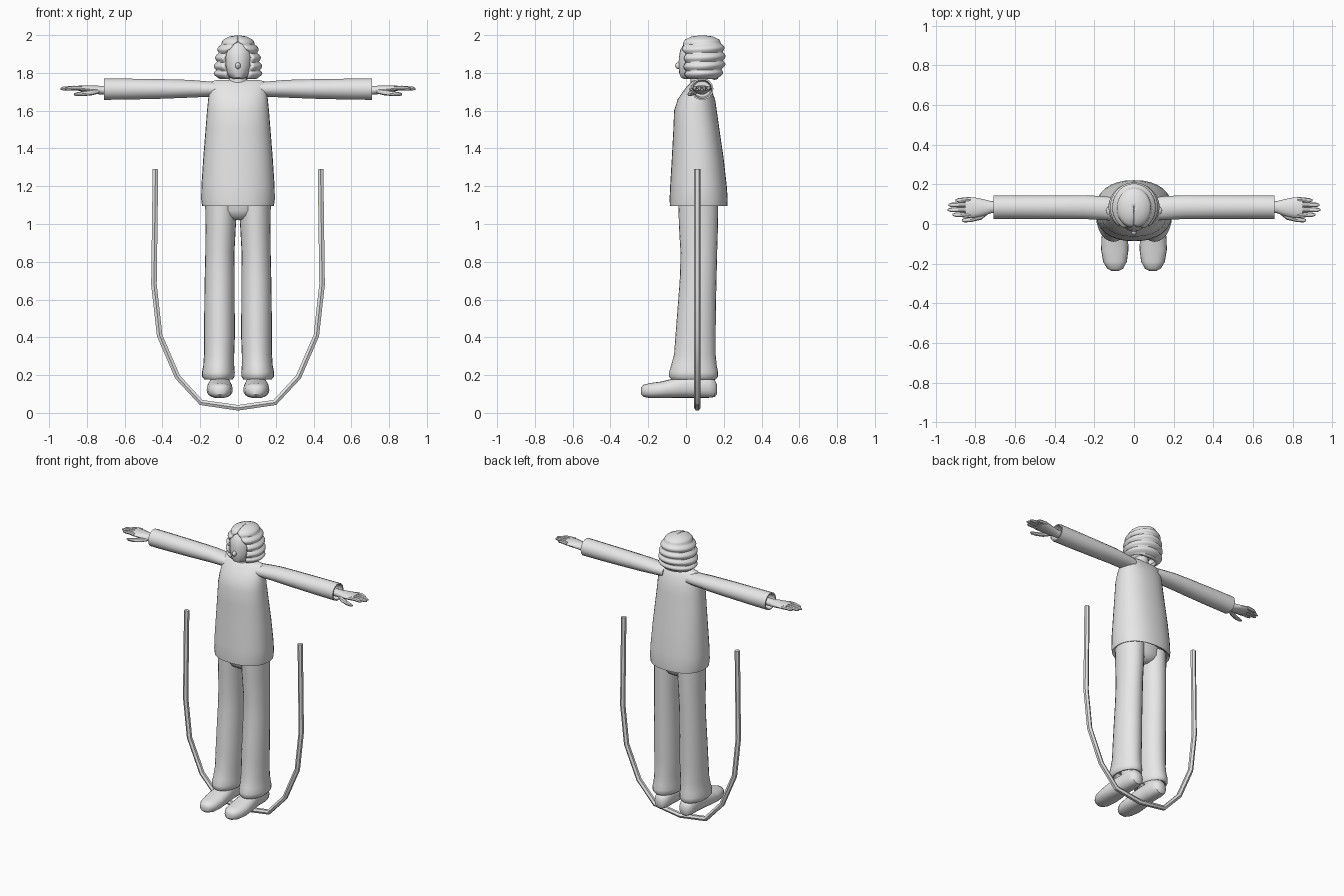
import bpy, bmesh, math
from mathutils import Vector

grey = bpy.data.materials.new("plain grey")
grey.diffuse_color = (0.8, 0.8, 0.8, 1)


def finish(name, bm, mirror=False, thick=0.0, angle=40):
    bmesh.ops.recalc_face_normals(bm, faces=bm.faces)
    me = bpy.data.meshes.new(name)
    bm.to_mesh(me)
    bm.free()
    ob = bpy.data.objects.new(name, me)
    bpy.context.collection.objects.link(ob)
    me.materials.append(grey)
    bpy.ops.object.select_all(action='DESELECT')
    ob.select_set(True)
    bpy.context.view_layer.objects.active = ob
    bpy.ops.object.shade_smooth_by_angle(angle=math.radians(angle))
    if thick:
        ob.modifiers.new("thickness", 'SOLIDIFY').thickness = thick
    if mirror:
        ob.modifiers.new("mirror", 'MIRROR').use_mirror_merge = False
    return ob


def add_loft(bm, axis, rings, n=24, power=1.0):
    """Rings are (position on axis, centre a, centre b, radius a, radius b)."""
    loops = []
    for t, a, b, ra, rb in rings:
        loop = []
        for i in range(n):
            ang = 2 * math.pi * i / n
            c, s = math.cos(ang), math.sin(ang)
            u = a + ra * math.copysign(abs(c) ** power, c)
            v = b + rb * math.copysign(abs(s) ** power, s)
            co = {'x': (t, u, v), 'y': (u, t, v), 'z': (u, v, t)}[axis]
            loop.append(bm.verts.new(co))
        loops.append(loop)
    for lo, hi in zip(loops, loops[1:]):
        for i in range(n):
            j = (i + 1) % n
            bm.faces.new((lo[i], lo[j], hi[j], hi[i]))
    bm.faces.new(loops[0][::-1])
    bm.faces.new(loops[-1])


def loft(name, axis, rings, n=24, mirror=False, power=1.0):
    bm = bmesh.new()
    add_loft(bm, axis, rings, n, power)
    return finish(name, bm, mirror)


# Long loose top, hollow at the hem
loft("torso", 'z', [
    (1.13, 0, .065, .15, .115), (1.10, 0, .065, .180, .142),
    (1.095, 0, .067, .190, .152), (1.13, 0, .067, .195, .154),
    (1.20, 0, .066, .194, .150), (1.35, 0, .062, .184, .137),
    (1.50, 0, .055, .172, .122), (1.60, 0, .050, .164, .113),
    (1.66, 0, .055, .158, .099), (1.70, 0, .061, .153, .078),
    (1.735, 0, .067, .149, .057), (1.755, 0, .070, .140, .038),
    (1.763, 0, .070, .110, .022)], 32, power=.88)

# Sleeves with open cuffs
loft("sleeve", 'x', [
    (.09, .075, 1.712, .058, .038), (.15, .08, 1.714, .060, .041),
    (.25, .085, 1.716, .060, .048), (.40, .085, 1.715, .060, .053),
    (.60, .085, 1.714, .060, .057), (.71, .085, 1.714, .060, .058),
    (.71, .085, 1.714, .052, .050), (.66, .085, 1.714, .046, .042)],
    14, mirror=True)

# Hands: palm, four fingers and a thumb
bm = bmesh.new()
add_loft(bm, 'x', [
    (.64, .085, 1.708, .028, .024), (.72, .085, 1.708, .030, .024),
    (.76, .083, 1.711, .042, .022), (.81, .083, 1.716, .052, .018),
    (.85, .083, 1.719, .050, .013)], 14)
for y, tip in ((.042, .915), (.070, .94), (.098, .935), (.125, .90)):
    lean = (.083 - y) * .12
    add_loft(bm, 'x', [
        (.825, y, 1.719, .012, .012), (.87, y + lean, 1.720, .0125, .012),
        (tip - .015, y + lean, 1.717, .011, .010),
        (tip, y + lean, 1.715, .005, .005)], 8)
add_loft(bm, 'x', [
    (.735, .060, 1.703, .010, .012), (.77, .040, 1.697, .018, .015),
    (.82, .023, 1.690, .013, .013), (.855, .019, 1.687, .011, .010),
    (.868, .019, 1.687, .005, .005)], 8)
finish("hand", bm, mirror=True)

# Trousers: hip block and flared legs with hollow hems
loft("hips", 'z', [
    (1.02, 0, .065, .045, .055), (1.04, 0, .065, .105, .085),
    (1.07, 0, .065, .150, .100), (1.14, 0, .065, .168, .104)])
loft("trouser_leg", 'z', [
    (.24, .10, .045, .060, .085), (.185, .10, .040, .065, .100),
    (.178, .103, .040, .076, .118), (.192, .104, .040, .086, .130),
    (.215, .104, .040, .087, .130), (.25, .102, .042, .082, .121),
    (.31, .100, .047, .080, .110), (.42, .098, .051, .082, .106),
    (.60, .098, .059, .080, .100), (.72, .097, .065, .079, .097),
    (.85, .096, .068, .077, .097), (.98, .092, .066, .080, .103),
    (1.12, .088, .065, .086, .106)], 24, mirror=True)

# Shoes: long rounded foot plus ankle
bm = bmesh.new()
add_loft(bm, 'y', [
    (-.237, .095, .115, .018, .018), (-.225, .095, .117, .040, .032),
    (-.19, .096, .118, .060, .040), (-.13, .097, .122, .069, .044),
    (-.07, .097, .130, .067, .051), (-.01, .096, .138, .060, .058),
    (.06, .095, .140, .054, .060), (.12, .095, .138, .053, .058),
    (.152, .095, .130, .040, .046), (.165, .095, .125, .018, .024)],
    20, power=.85)
add_loft(bm, 'z', [(.12, .095, .075, .048, .075),
                   (.17, .095, .075, .048, .075),
                   (.25, .095, .07, .046, .065)], 20)
finish("shoe", bm, mirror=True)

# Neck, head and nose
loft("neck", 'z', [(1.74, 0, .07, .060, .045), (1.77, 0, .07, .047, .045),
                   (1.84, 0, .07, .045, .045)], 16)
loft("head", 'z', [
    (1.768, 0, .025, .022, .035), (1.776, 0, .035, .044, .062),
    (1.80, 0, .048, .064, .084), (1.84, 0, .062, .078, .101),
    (1.88, 0, .072, .084, .110), (1.92, 0, .077, .082, .108),
    (1.955, 0, .080, .066, .090), (1.975, 0, .080, .040, .055)], 24)
bm = bmesh.new()
bmesh.ops.create_uvsphere(bm, u_segments=12, v_segments=8, radius=1)
bmesh.ops.scale(bm, vec=(.014, .020, .018), verts=bm.verts)
bmesh.ops.translate(bm, vec=(0, -.038, 1.838), verts=bm.verts)
finish("nose", bm)

# Waved hair: rippled rings wrapping round an open face
profile = [(1.768, .104, .088), (1.80, .124, .105), (1.85, .119, .117),
           (1.90, .110, .117), (1.95, .094, .108), (1.978, .074, .088),
           (1.993, .045, .056), (1.999, .004, .005)]


def hair_radius(z):
    for (z0, a0, b0), (z1, a1, b1) in zip(profile, profile[1:]):
        if z <= z1:
            f = (z - z0) / (z1 - z0)
            return a0 + (a1 - a0) * f, b0 + (b1 - b0) * f
    return profile[-1][1:]


bm = bmesh.new()
levels = [1.768 + .187 * i / 32 for i in range(33)]
levels += [1.965, 1.972, 1.978, 1.986, 1.993, 1.997, 1.999]
rows, segs = [], 40
for z in levels:
    rx, ry = hair_radius(z)
    fade = max(0, min(1, (1.985 - z) / .04))
    gap = .073 * max(0, min(1, (1.968 - z) / .075)) ** .7
    gap *= 1 - .25 * max(0, (1.84 - z) / .07)
    start = math.asin(min(.95, gap / rx))
    row = []
    for i in range(segs + 1):
        ang = start + (2 * math.pi - 2 * start) * i / segs
        wave = 2 * math.pi * (z - 1.768) / .046 + .7 * math.cos(ang)
        r = .008 * fade * (abs(math.sin(wave / 2)) * 2 - 1)
        part = -.008 * math.exp(-(math.sin(ang) / .12) ** 2) * (math.cos(ang) > 0)
        row.append(bm.verts.new(((rx + r) * math.sin(ang),
                                 .085 - (ry + r + part * (1 - fade)) * math.cos(ang), z)))
    rows.append(row)
for lo, hi in zip(rows, rows[1:]):
    for i in range(segs):
        bm.faces.new((lo[i], lo[i + 1], hi[i + 1], hi[i]))
hair = finish("hair", bm, angle=60)
# Thicken towards the skull, keeping the outer surface in place
solid = hair.modifiers.new("thickness", 'SOLIDIFY')
out = sum(p.normal.dot(p.center - Vector((0, .085, 1.86))) for p in hair.data.polygons)
solid.thickness = .022
solid.offset = -1 if out > 0 else 1

# Hanging rope looping under the feet
half = [(.437, 1.29), (.445, .68), (.415, .41), (.32, .19), (.195, .055)]
path = [(-x, z) for x, z in half] + [(0, .027)] + half[::-1]
cu = bpy.data.curves.new("rope", 'CURVE')
cu.dimensions = '3D'
cu.bevel_depth = .017
cu.bevel_resolution = 1
cu.use_fill_caps = True
sp = cu.splines.new('POLY')
sp.points.add(len(path) - 1)
for p, (x, z) in zip(sp.points, path):
    p.co = (x, .06, z, 1)
cu.materials.append(grey)
rope = bpy.data.objects.new("rope", cu)
bpy.context.collection.objects.link(rope)
bpy.ops.object.select_all(action='DESELECT')
rope.select_set(True)
bpy.context.view_layer.objects.active = rope
bpy.ops.object.convert(target='MESH')
bpy.ops.object.shade_smooth_by_angle(angle=math.radians(30))
